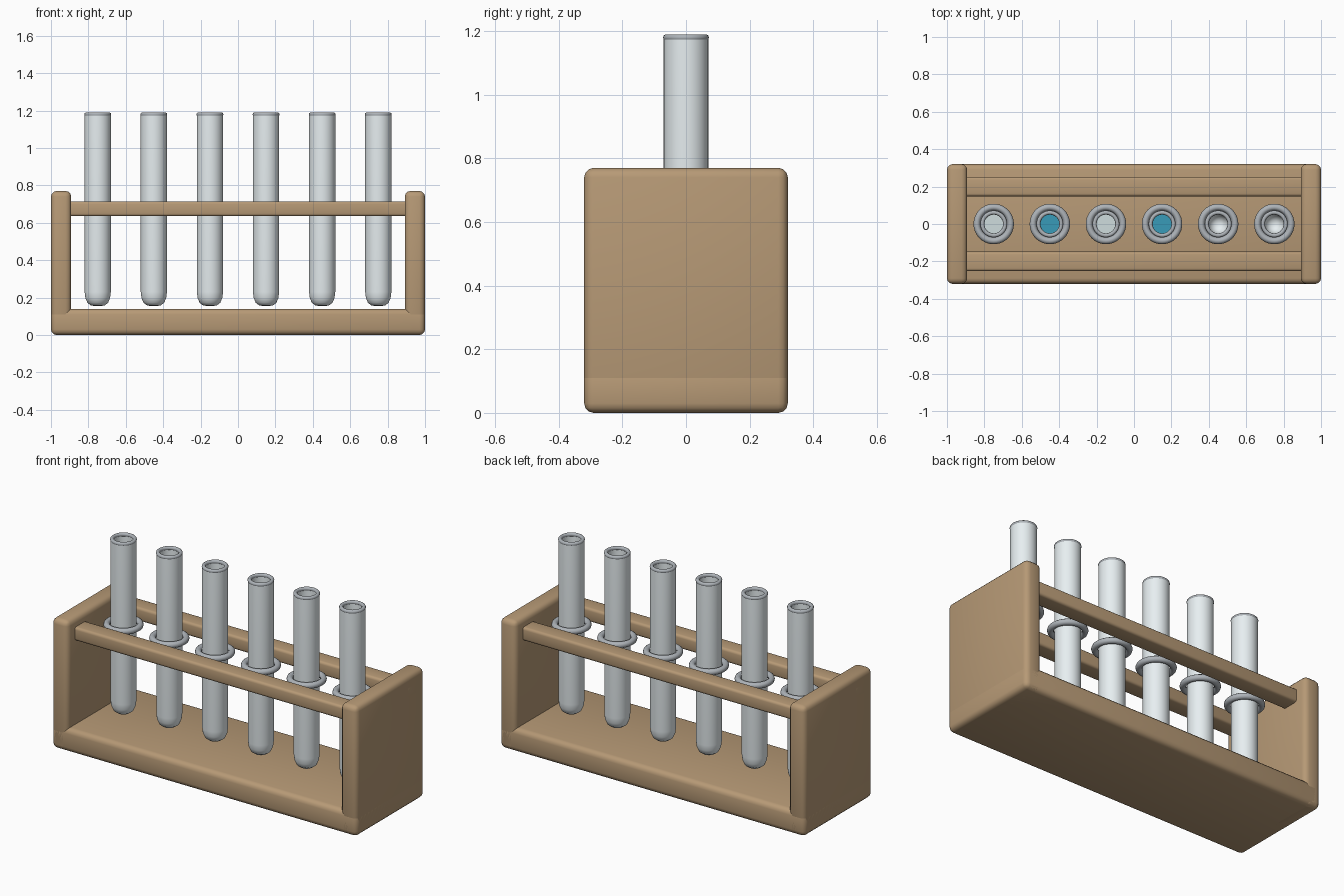
import bpy, bmesh, math

if "Cube" in bpy.data.objects:
    bpy.data.objects.remove(bpy.data.objects["Cube"])


def material(name, color):
    m = bpy.data.materials.new(name)
    m.diffuse_color = (*color, 1)
    m.use_nodes = True
    m.node_tree.nodes["Principled BSDF"].inputs["Base Color"].default_value = m.diffuse_color
    return m


wood = material("wood", (0.47, 0.32, 0.18))
glass = material("glass", (0.80, 0.86, 0.88))
metal = material("metal", (0.42, 0.45, 0.48))
teal = material("teal_liquid", (0.04, 0.33, 0.48))
pale = material("pale_liquid", (0.62, 0.72, 0.73))


def smooth(ob, mat):
    ob.data.materials.append(mat)
    bpy.ops.object.select_all(action='DESELECT')
    ob.select_set(True)
    bpy.context.view_layer.objects.active = ob
    bpy.ops.object.shade_smooth_by_angle(angle=math.radians(40))
    return ob


def box(name, lo, hi, bevel):
    """Rounded wooden block between two corners."""
    bpy.ops.mesh.primitive_cube_add(size=1, location=[(a + b) / 2 for a, b in zip(lo, hi)])
    ob = bpy.context.object
    ob.name = name
    ob.scale = [b - a for a, b in zip(lo, hi)]
    bpy.ops.object.transform_apply(location=False, rotation=False, scale=True)
    mod = ob.modifiers.new("bevel", 'BEVEL')
    mod.width, mod.segments = bevel, 3
    bpy.ops.object.modifier_apply(modifier=mod.name)
    return smooth(ob, wood)


def lathe(name, profile, x, mat, steps=40):
    """Spin an (r, z) profile round the vertical axis at x."""
    bm = bmesh.new()
    vs = [bm.verts.new((r, 0, z)) for r, z in profile]
    es = [bm.edges.new(p) for p in zip(vs, vs[1:])]
    bmesh.ops.spin(bm, geom=vs + es, cent=(0, 0, 0), axis=(0, 0, 1),
                   angle=math.tau, steps=steps, use_duplicate=False)
    bmesh.ops.remove_doubles(bm, verts=bm.verts, dist=1e-5)
    bmesh.ops.recalc_face_normals(bm, faces=bm.faces)
    me = bpy.data.meshes.new(name)
    bm.to_mesh(me)
    bm.free()
    ob = bpy.data.objects.new(name, me)
    bpy.context.collection.objects.link(ob)
    ob.location.x = x
    return smooth(ob, mat)


def torus(name, x, z, major, minor):
    bpy.ops.mesh.primitive_torus_add(location=(x, 0, z), major_radius=major, minor_radius=minor,
                                     major_segments=40, minor_segments=10)
    bpy.context.object.name = name
    return smooth(bpy.context.object, metal)


# Wooden frame
box("base", (-1, -0.32, 0), (1, 0.32, 0.14), 0.03)
box("left_panel", (-1, -0.32, 0), (-0.892, 0.32, 0.77), 0.03)
box("right_panel", (0.892, -0.32, 0), (1, 0.32, 0.77), 0.03)
box("front_rail", (-1, -0.252, 0.635), (1, -0.148, 0.715), 0.015)
box("back_rail", (-1, 0.148, 0.635), (1, 0.252, 0.715), 0.015)

# Hollow round-bottomed tube: outer wall up, inner wall down
tube = [(0, 0.155), (0.035, 0.157), (0.055, 0.172), (0.066, 0.198), (0.07, 0.23), (0.07, 1.18),
        (0.054, 1.18), (0.054, 0.235), (0.049, 0.21), (0.037, 0.186), (0.02, 0.174), (0, 0.17)]
liquid = [(0, 0.175), (0.03, 0.182), (0.046, 0.21), (0.052, 0.24), (0.052, 0.55), (0, 0.55)]
fills = [pale, teal, pale, teal, None, None]

# Tubes with rims, holding rings and liquids
for i, fill in enumerate(fills):
    x = -0.75 + 0.3 * i
    lathe(f"tube_{i + 1}", tube, x, glass)
    torus(f"tube_rim_{i + 1}", x, 1.179, 0.061, 0.011)
    torus(f"holder_ring_{i + 1}", x, 0.675, 0.09, 0.018)
    if fill:
        lathe(f"liquid_{i + 1}", liquid, x, fill)
